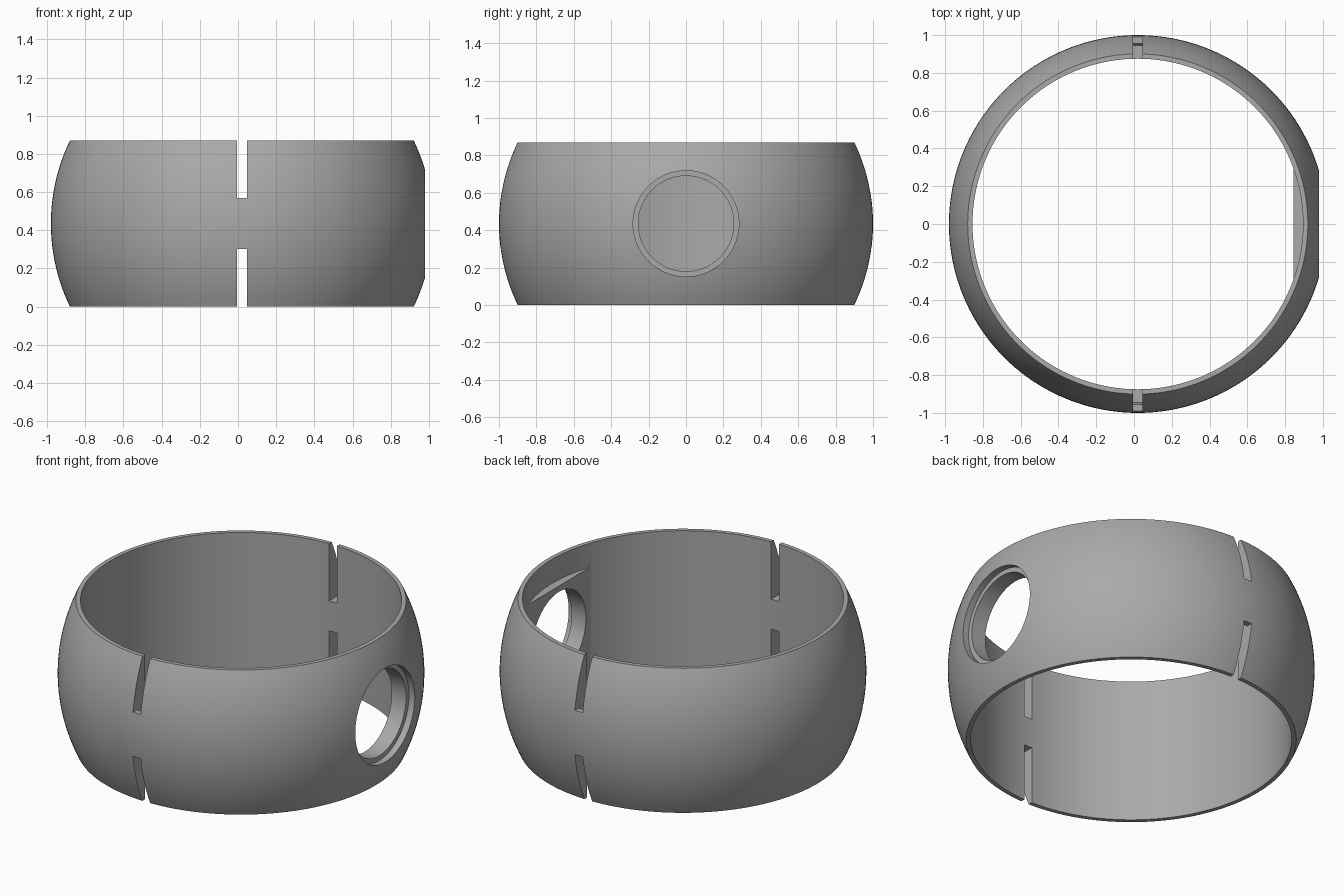
import bpy, bmesh, math
from mathutils import Matrix, Vector

if "Cube" in bpy.data.objects:
    bpy.data.objects.remove(bpy.data.objects["Cube"])

CX, H = 0.02, 0.87          # ring axis position and height
CZ = H / 2
R_OUT, R_IN = 1.0, 0.875    # spherical outside, cylindrical bore
ORIGIN = Matrix.Translation((CX, 0, CZ))

grey = bpy.data.materials.new("plain grey")
grey.diffuse_color = (0.4, 0.4, 0.4, 1)
grey.use_nodes = True
grey.node_tree.nodes["Principled BSDF"].inputs["Base Color"].default_value = grey.diffuse_color


def make(name, bm):
    bmesh.ops.recalc_face_normals(bm, faces=bm.faces[:])
    bm.transform(ORIGIN)
    me = bpy.data.meshes.new(name)
    bm.to_mesh(me)
    bm.free()
    me.materials.append(grey)
    ob = bpy.data.objects.new(name, me)
    bpy.context.collection.objects.link(ob)
    return ob


def box(name, x0, x1, hy, hz):
    bm = bmesh.new()
    bmesh.ops.create_cube(bm, size=1, matrix=Matrix.Translation(((x0 + x1) / 2, 0, 0))
                          @ Matrix.Diagonal((x1 - x0, 2 * hy, 2 * hz, 1)))
    return make(name, bm)


def bore(name, radius, x0, x1):
    bm = bmesh.new()
    bmesh.ops.create_cone(bm, cap_ends=True, segments=96, radius1=radius, radius2=radius,
                          depth=x1 - x0, matrix=Matrix.Translation(((x0 + x1) / 2, 0, 0))
                          @ Matrix.Rotation(math.pi / 2, 4, 'Y'))
    return make(name, bm)


def slot(name, angle, side):
    # stepped slot profile in radius and height, extruded to the slot width
    pts = [(0.8, 0.09), (0.945, 0.09), (0.955, 0.133), (1.1, 0.133), (1.1, 0.6), (0.8, 0.6)]
    bm = bmesh.new()
    face = bm.faces.new([bm.verts.new((r, -0.026, side * z)) for r, z in pts])
    ext = bmesh.ops.extrude_face_region(bm, geom=[face])
    bmesh.ops.translate(bm, vec=(0, 0.052, 0),
                        verts=[v for v in ext["geom"] if isinstance(v, bmesh.types.BMVert)])
    bm.transform(Matrix.Rotation(angle, 4, 'Z'))
    return make(name, bm)


def combine(target, tool, operation):
    mod = target.modifiers.new("join", 'BOOLEAN')
    mod.operation, mod.solver, mod.object = operation, 'EXACT', tool
    bpy.context.view_layer.objects.active = target
    bpy.ops.object.modifier_apply(modifier=mod.name)
    bpy.data.objects.remove(tool)


# Ring body: revolve the wall section
SEG, ARC = 160, 24
a = math.asin(CZ / R_OUT)
section = [(R_OUT * math.cos(t), R_OUT * math.sin(t))
           for t in (-a + 2 * a * i / ARC for i in range(ARC + 1))]
section += [(R_IN, CZ), (R_IN, -CZ)]
bm = bmesh.new()
rings = []
for s in range(SEG):
    turn = Matrix.Rotation(2 * math.pi * s / SEG, 3, 'Z')
    rings.append([bm.verts.new(turn @ Vector((r, 0, z))) for r, z in section])
n = len(section)
for s in range(SEG):
    p, q = rings[s], rings[(s + 1) % SEG]
    for i in range(n):
        bm.faces.new((p[i], q[i], q[(i + 1) % n], p[(i + 1) % n]))
ring = make("ring_body", bm)

# Flat pad on the inner wall, then the stepped round port through it
combine(ring, box("inner_pad", 0.825, 0.885, 0.315, 0.29), 'UNION')
combine(ring, bore("port_recess", 0.283, 0.92, 1.2), 'DIFFERENCE')
combine(ring, bore("port_hole", 0.255, 0.7, 1.2), 'DIFFERENCE')

# Slots from the top and bottom rims at back, left and front
for angle in (90, 180, 270):
    for side in (1, -1):
        combine(ring, slot("slot_cutter", math.radians(angle), side), 'DIFFERENCE')

# Smooth shading with crisp edges
bpy.ops.object.select_all(action='DESELECT')
ring.select_set(True)
bpy.context.view_layer.objects.active = ring
bpy.ops.object.shade_smooth_by_angle(angle=math.radians(25))
